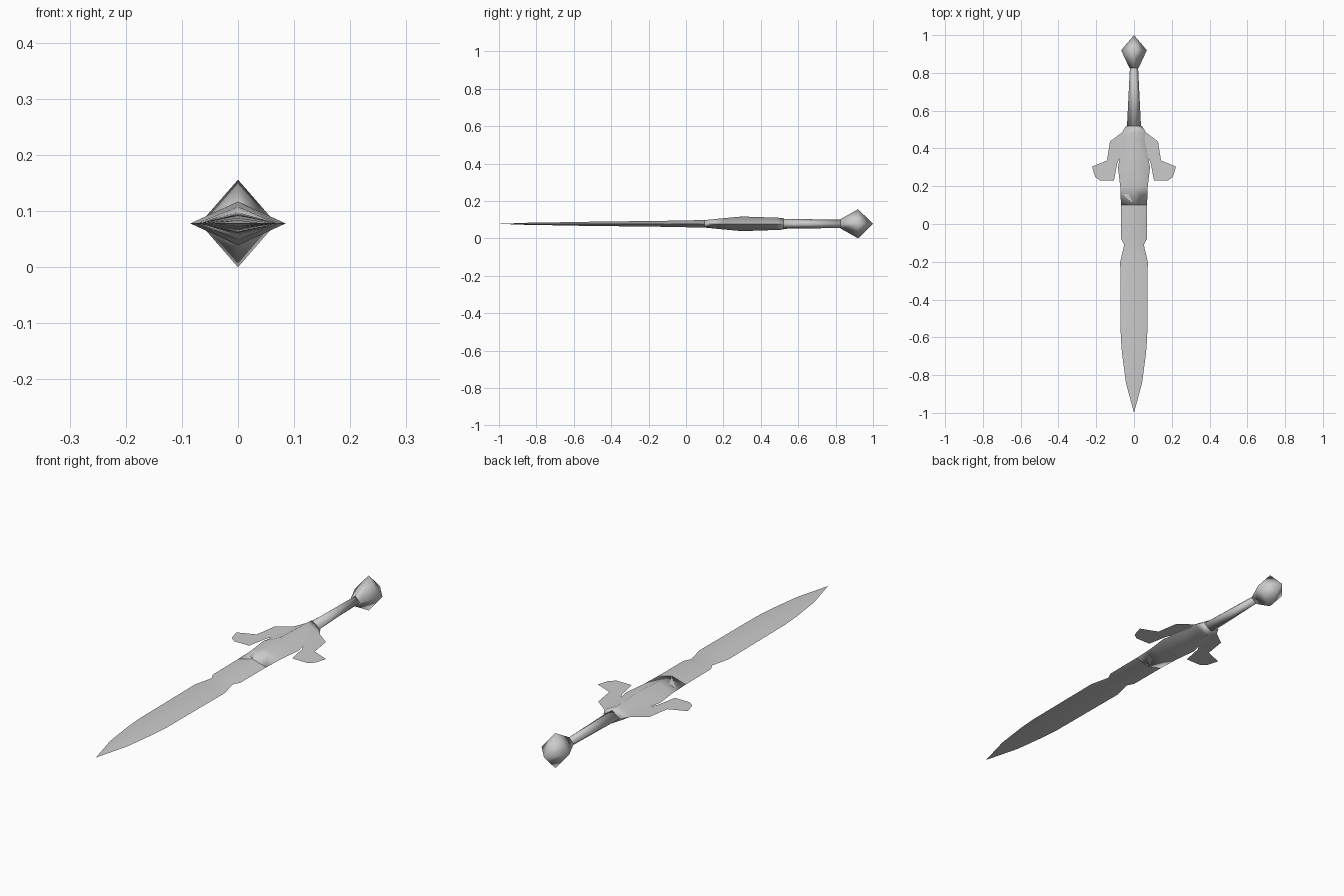
import bpy, bmesh, math

cube = bpy.data.objects.get("Cube")
if cube:
    bpy.data.objects.remove(cube, do_unlink=True)

MID = 0.078  # height of the sword's central plane

steel = bpy.data.materials.new("grey steel")
steel.use_nodes = True
GREY = (0.6, 0.6, 0.6, 1)
steel.diffuse_color = GREY
steel.node_tree.nodes["Principled BSDF"].inputs["Base Color"].default_value = GREY


def finish(name, bm, smooth_angle=None):
    mesh = bpy.data.meshes.new(name)
    bm.to_mesh(mesh)
    bm.free()
    mesh.materials.append(steel)
    obj = bpy.data.objects.new(name, mesh)
    bpy.context.collection.objects.link(obj)
    if smooth_angle is not None:
        bpy.ops.object.select_all(action='DESELECT')
        bpy.context.view_layer.objects.active = obj
        obj.select_set(True)
        bpy.ops.object.shade_smooth_by_angle(angle=math.radians(smooth_angle))
    return obj


def diamond_loft(name, stations, smooth_angle):
    """Skin diamond cross-sections given as (y, half width, half height)."""
    bm = bmesh.new()
    rings = [[bm.verts.new((x * w, y, MID + z * h))
              for x, z in ((1, 0), (0, 1), (-1, 0), (0, -1))]
             for y, w, h in stations]
    for a, b in zip(rings, rings[1:]):
        for i in range(4):
            j = (i + 1) % 4
            bm.faces.new((a[i], a[j], b[j], b[i]))
    bm.faces.new(rings[0])
    bm.faces.new(rings[-1])
    # Collapse zero-size rings into points
    bmesh.ops.remove_doubles(bm, verts=bm.verts, dist=1e-5)
    bmesh.ops.recalc_face_normals(bm, faces=bm.faces)
    return finish(name, bm, smooth_angle)


# Leaf-shaped blade with a notch near the guard
diamond_loft("blade", [
    (-1.0, 0, 0), (-0.84, 0.043, 0.006), (-0.69, 0.063, 0.008),
    (-0.60, 0.070, 0.010), (-0.20, 0.073, 0.015), (-0.11, 0.052, 0.016),
    (-0.08, 0.068, 0.017), (0.10, 0.069, 0.020), (0.16, 0.070, 0.024)], 40)

# Swollen guard body, tapering to a collar round the grip
diamond_loft("guard_body", [
    (0.10, 0.069, 0.020), (0.20, 0.073, 0.030), (0.30, 0.085, 0.039),
    (0.45, 0.056, 0.034), (0.485, 0.063, 0.033), (0.52, 0.042, 0.031)], 100)

# Tapered grip
diamond_loft("grip", [(0.50, 0.038, 0.027), (0.84, 0.021, 0.022)], 100)

# Faceted pommel
diamond_loft("pommel", [(0.825, 0.024, 0.024), (0.92, 0.068, 0.078),
                        (1.0, 0, 0)], 100)

# Flat hooked wings on each side of the guard
WING = [(0.045, 0.47), (0.063, 0.485), (0.127, 0.437), (0.143, 0.336),
        (0.222, 0.304), (0.206, 0.25), (0.18, 0.23), (0.106, 0.23),
        (0.088, 0.325), (0.05, 0.40)]
for side, sign in (("left", 1), ("right", -1)):
    bm = bmesh.new()
    outline = [bm.verts.new((sign * x, y, MID)) for x, y in WING]
    face = bm.faces.new(outline)
    face.normal_update()
    if face.normal.z < 0:
        face.normal_flip()
    finish(side + "_guard_wing", bm)
